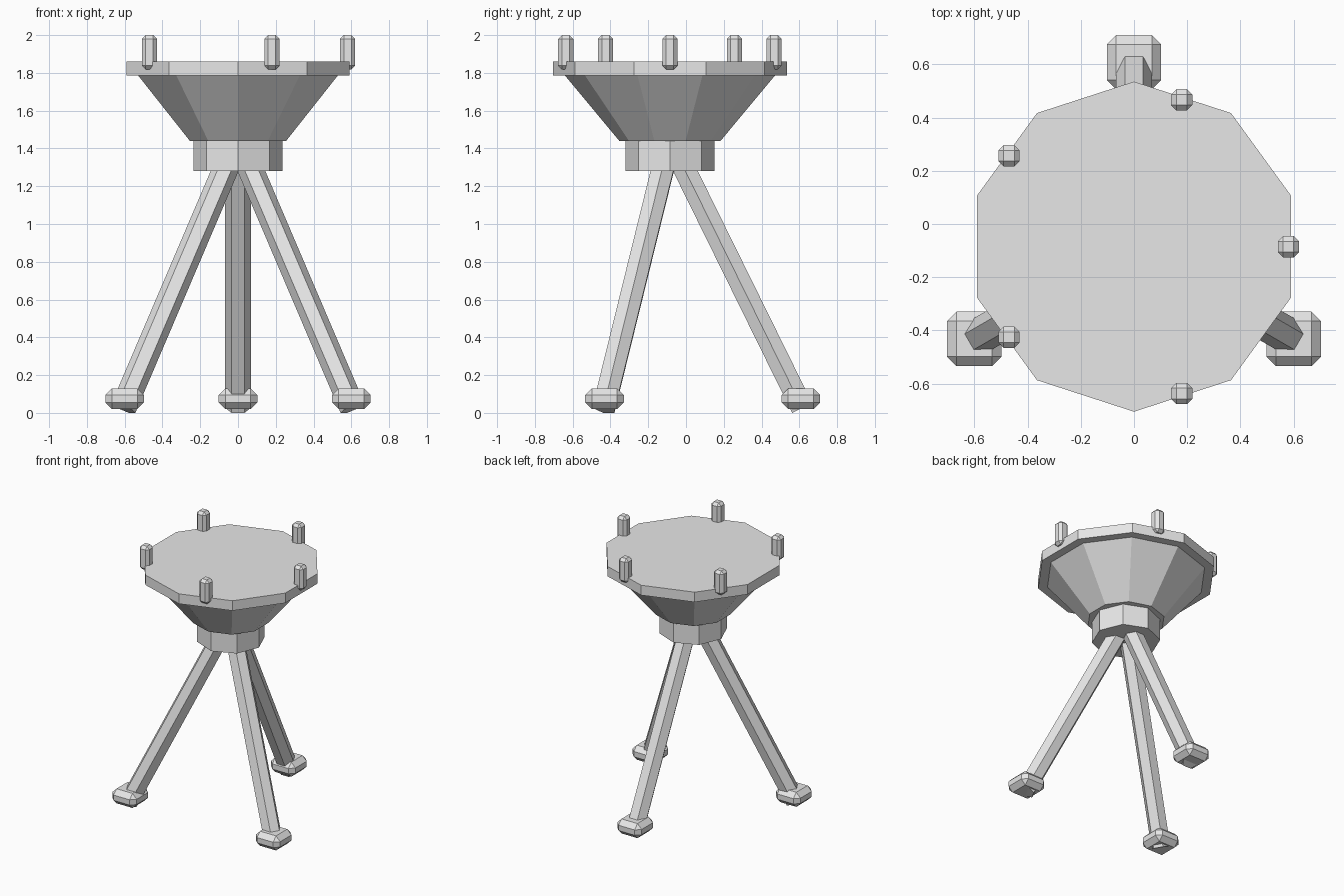
import bpy
import bmesh
from math import cos, sin, pi, radians
from mathutils import Vector

cube = bpy.data.objects.get("Cube")
if cube:
    bpy.data.objects.remove(cube, do_unlink=True)

CENTRE = Vector((0, -0.085, 0))  # common axis of the table

grey = bpy.data.materials.new("plain grey")
grey.use_nodes = True
grey.diffuse_color = (0.8, 0.8, 0.8, 1)
grey.node_tree.nodes["Principled BSDF"].inputs["Base Color"].default_value = (0.8, 0.8, 0.8, 1)


def finish(name, bm):
    bmesh.ops.recalc_face_normals(bm, faces=bm.faces)
    mesh = bpy.data.meshes.new(name)
    bm.to_mesh(mesh)
    bm.free()
    mesh.materials.append(grey)
    obj = bpy.data.objects.new(name, mesh)
    bpy.context.collection.objects.link(obj)
    return obj


def prism(name, start, end, r_start, r_end, sides, corner):
    """Capped prism or frustum whose first corner points along 'corner'."""
    axis = (end - start).normalized()
    side = axis.cross(corner)
    bm = bmesh.new()
    rings = []
    for point, r in ((start, r_start), (end, r_end)):
        angles = [2 * pi * i / sides for i in range(sides)]
        rings.append([bm.verts.new(point + r * (corner * cos(a) + side * sin(a))) for a in angles])
    for i in range(sides):
        j = (i + 1) % sides
        bm.faces.new((rings[0][i], rings[0][j], rings[1][j], rings[1][i]))
    for ring in rings:
        bm.faces.new(ring)
    return finish(name, bm)


def chamfered_box(name, location, size, chamfer):
    bm = bmesh.new()
    bmesh.ops.create_cube(bm, size=1)
    bmesh.ops.scale(bm, vec=size, verts=bm.verts)
    obj = finish(name, bm)
    obj.location = location
    bevel = obj.modifiers.new("chamfer", "BEVEL")
    bevel.width = chamfer
    bevel.segments = 1
    return obj


def around(angle, radius, z):
    a = radians(angle)
    return CENTRE + Vector((radius * cos(a), radius * sin(a), z))


def level(z):
    return CENTRE + Vector((0, 0, z))


# Top plate, flared bowl and neck, each with a corner towards the back
back = Vector((0, 1, 0))
prism("top_plate", level(1.785), level(1.86), 0.62, 0.62, 10, back)
prism("flared_bowl", level(1.44), level(1.785), 0.268, 0.555, 10, back)
prism("neck", level(1.28), level(1.44), 0.235, 0.235, 8, back)

# Three splayed legs with chamfered feet
for label, angle in (("back", 90), ("right", 210), ("left", 330)):
    tangent = Vector((-sin(radians(angle)), cos(radians(angle)), 0))
    prism(label + "_leg", level(1.42) + (around(angle, 0.013, 0) - CENTRE),
          around(angle, 0.70, 0.026), 0.068, 0.068, 6, tangent)
    chamfered_box(label + "_foot", around(angle, 0.693, 0.075), (0.204, 0.204, 0.11), 0.035)

# Five pegs around the rim
for i in range(5):
    chamfered_box(f"rim_peg_{i + 1}", around(72 * i, 0.58, 1.909), (0.08, 0.08, 0.182), 0.02)
